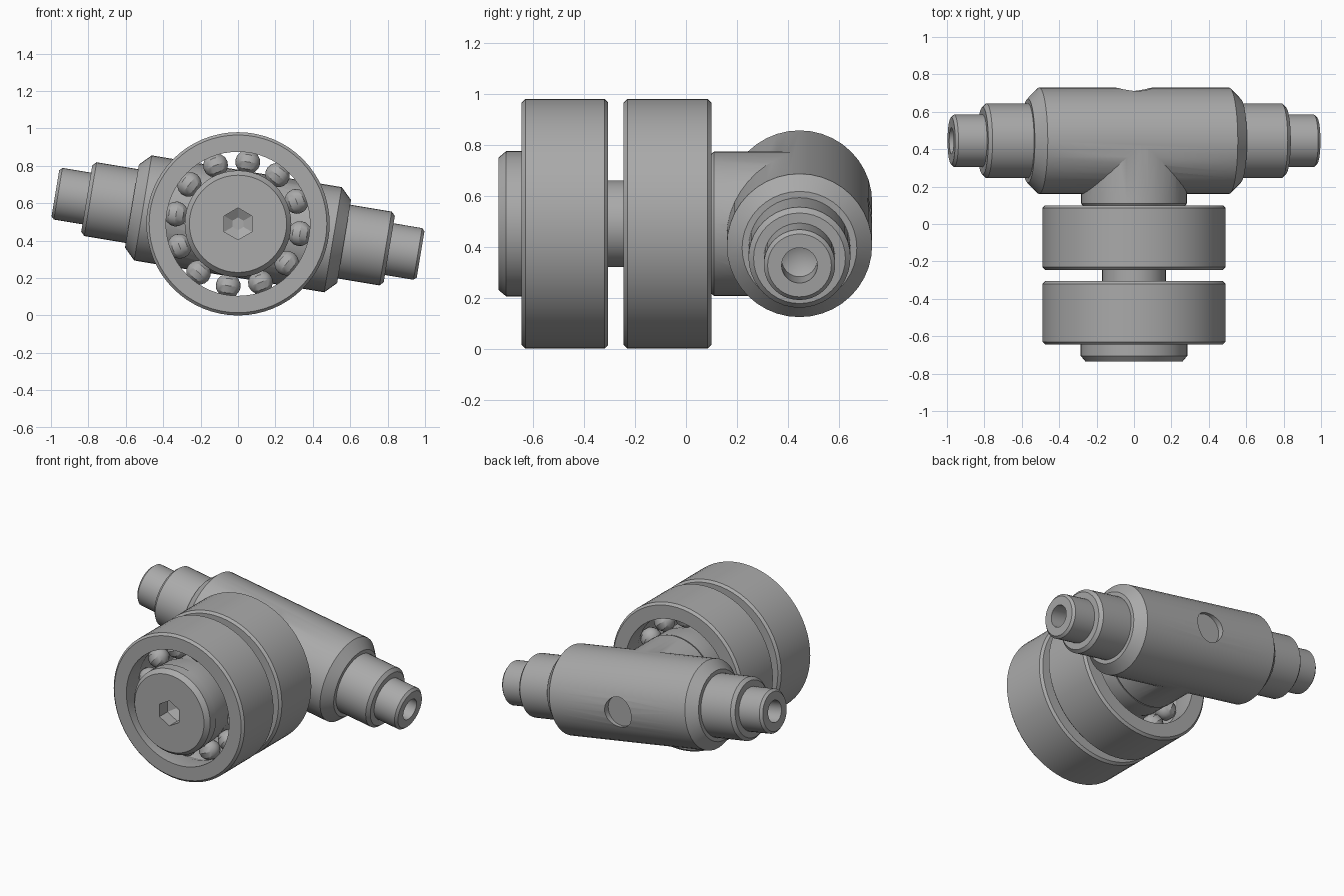
import bpy, bmesh, math
from mathutils import Matrix, Vector

cube = bpy.data.objects.get("Cube")
if cube:
    bpy.data.objects.remove(cube, do_unlink=True)

AXLE_Z = 0.49
TILT = math.radians(9.5)

steel = bpy.data.materials.new("grey_steel")
steel.use_nodes = True
GREY = (0.4, 0.4, 0.4, 1)
steel.diffuse_color = GREY
steel.node_tree.nodes["Principled BSDF"].inputs["Base Color"].default_value = GREY

# Local z runs along the world axis; lathe parts are then placed by matrix
ALONG_Y = Matrix.Translation((0, 0, AXLE_Z)) @ Matrix.Rotation(-math.pi / 2, 4, "X")
ALONG_ARM = Matrix.Translation((0, 0.445, AXLE_Z)) @ Matrix.Rotation(math.pi / 2 + TILT, 4, "Y")


def finish(bm, name, matrix):
    bmesh.ops.remove_doubles(bm, verts=bm.verts, dist=1e-5)
    bmesh.ops.recalc_face_normals(bm, faces=bm.faces)
    mesh = bpy.data.meshes.new(name)
    bm.transform(matrix)
    bm.to_mesh(mesh)
    bm.free()
    mesh.materials.append(steel)
    obj = bpy.data.objects.new(name, mesh)
    bpy.context.collection.objects.link(obj)
    return obj


def lathe(name, profile, matrix, sides=48, closed=False, turn=0.0):
    """Spin (radius, height) points about local z."""
    bm = bmesh.new()
    rings = []
    for r, h in profile:
        if r == 0:
            rings.append([bm.verts.new((0, 0, h))] * sides)
        else:
            angles = [turn + math.tau * i / sides for i in range(sides)]
            rings.append([bm.verts.new((r * math.cos(a), r * math.sin(a), h)) for a in angles])
    pairs = list(zip(rings, rings[1:]))
    if closed:
        pairs.append((rings[-1], rings[0]))
    for a, b in pairs:
        for i in range(sides):
            j = (i + 1) % sides
            bm.faces.new(list(dict.fromkeys((a[i], a[j], b[j], b[i]))))
    return finish(bm, name, matrix)


def boolean(obj, tool, operation):
    mod = obj.modifiers.new(operation.lower(), "BOOLEAN")
    mod.operation = operation
    mod.solver = "EXACT"
    mod.object = tool
    bpy.context.view_layer.objects.active = obj
    bpy.ops.object.modifier_apply(modifier=mod.name)
    bpy.data.objects.remove(tool, do_unlink=True)


def smooth(obj):
    bpy.ops.object.select_all(action="DESELECT")
    obj.select_set(True)
    bpy.context.view_layer.objects.active = obj
    bpy.ops.object.shade_smooth_by_angle(angle=math.radians(28))


# Tilted cross arm: stepped, chamfered and drilled at both ends
half = [(0, 0.80), (0.07, 0.84), (0.07, 0.99), (0.125, 0.99), (0.14, 0.975),
        (0.14, 0.82), (0.18, 0.82), (0.2, 0.80), (0.2, 0.575), (0.225, 0.575),
        (0.285, 0.515)]
arm = lathe("cross_arm", half + [(r, -h) for r, h in reversed(half)], ALONG_ARM, 40)
neck = lathe("neck", [(0, 0.1), (0.275, 0.1), (0.283, 0.11), (0.283, 0.445), (0, 0.445)], ALONG_Y)
boolean(arm, neck, "UNION")

# Shallow round recess on the back of the arm
recess = lathe("recess_cutter", [(0, 0.69), (0.1, 0.69), (0.1, 0.9), (0, 0.9)], ALONG_Y, 32)
recess.hide_render = True
boolean(arm, recess, "DIFFERENCE")
smooth(arm)

# Axle between the neck and the bolt head
smooth(lathe("axle", [(0, -0.62), (0.17, -0.62), (0.17, 0.15), (0, 0.15)], ALONG_Y))

# Bolt head with a hexagonal socket
head = lathe("bolt_head", [(0, -0.735), (0.26, -0.735), (0.285, -0.705), (0.285, -0.64),
                           (0, -0.5)], ALONG_Y)
socket = lathe("socket_cutter", [(0, -0.8), (0.085, -0.8), (0.085, -0.65), (0, -0.6)],
               ALONG_Y, 6, turn=math.pi / 6)
socket.hide_render = True
boolean(head, socket, "DIFFERENCE")
smooth(head)


def bearing(label, y0, y1):
    """Outer ring, inner ring and twelve balls."""
    mid, c = (y0 + y1) / 2, 0.015
    outer = [(0.385, y0), (0.49 - c, y0), (0.49, y0 + c), (0.49, y1 - c), (0.49 - c, y1),
             (0.385, y1), (0.385, mid + 0.05), (0.4, mid), (0.385, mid - 0.05)]
    smooth(lathe(label + "_outer_ring", outer, ALONG_Y, 64, closed=True))
    inner = [(0.16, y0), (0.28, y0), (0.28, mid - 0.05), (0.268, mid), (0.28, mid + 0.05),
             (0.28, y1), (0.16, y1)]
    smooth(lathe(label + "_inner_ring", inner, ALONG_Y, 48, closed=True))
    bm = bmesh.new()
    for i in range(12):
        a = math.radians(21 + 30 * i)
        spot = Vector((0.335 * math.cos(a), mid, AXLE_Z + 0.335 * math.sin(a)))
        bmesh.ops.create_uvsphere(bm, u_segments=10, v_segments=8, radius=0.067,
                                  matrix=Matrix.Translation(spot) @ Matrix.Rotation(-a, 4, "Y"))
    smooth(finish(bm, label + "_balls", Matrix()))


bearing("front_bearing", -0.645, -0.305)
bearing("rear_bearing", -0.245, 0.1)
